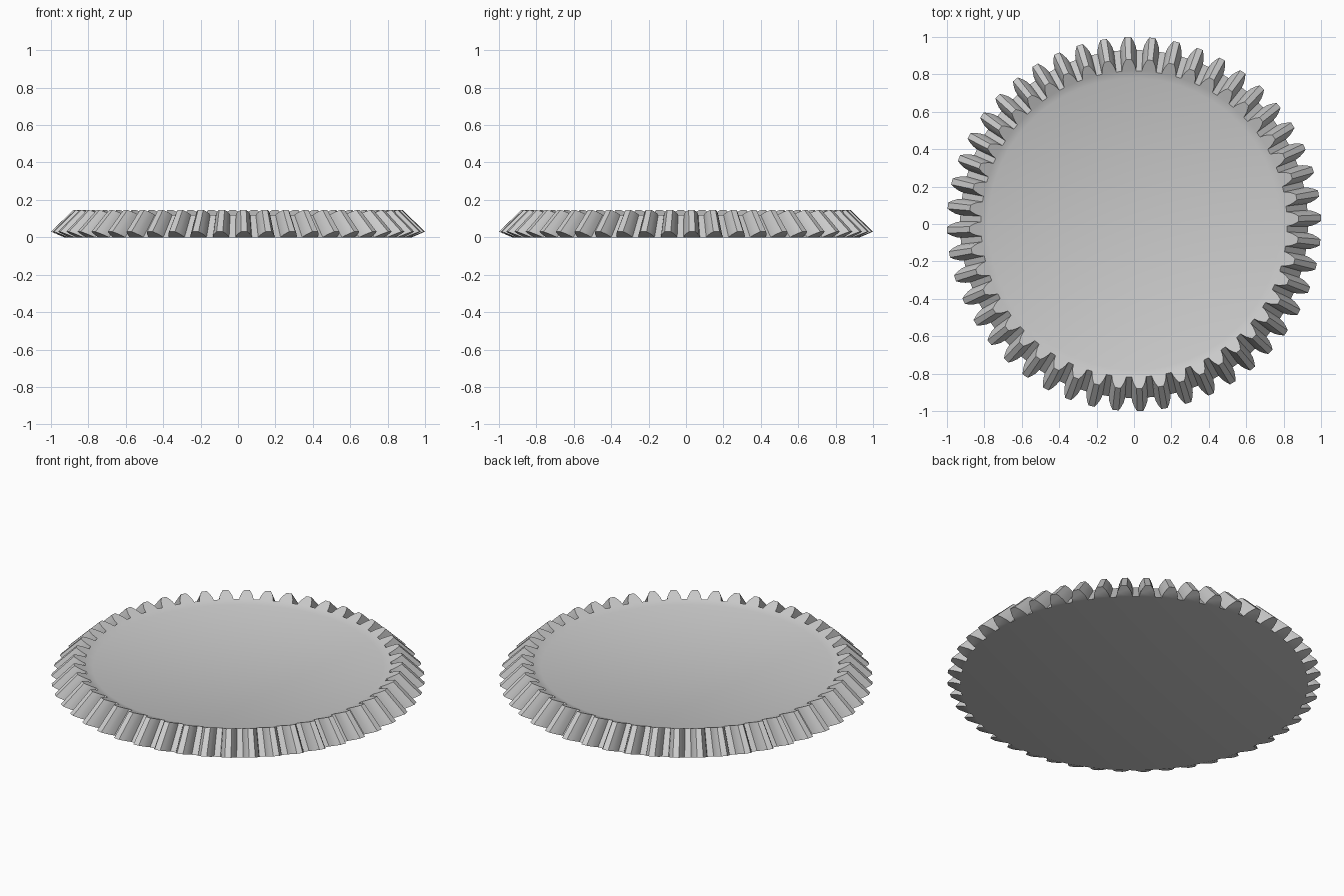
import bpy, bmesh, math
from mathutils import Vector

if "Cube" in bpy.data.objects:
    bpy.data.objects.remove(bpy.data.objects["Cube"])

TEETH = 48
PITCH = 2 * math.pi / TEETH
PHASE = math.radians(91.875)          # centre angle of the first tooth
APEX = Vector((0, 0, 1.0))            # all teeth taper toward this point
INNER_SCALE = 0.88                    # inner tooth end relative to outer end
ROOT, TIP = Vector((0.93, 0.0)), Vector((1.0, 0.03))   # (radius, z)
FLANK = [(0, 2.7), (0.35, 2.35), (0.7, 1.7), (1, 0.95)]  # (height, half angle)


def polar(r, a, z):
    return Vector((r * math.cos(a), r * math.sin(a), z))


# One tooth outline: up one flank, down the other
outline = [(h, -a) for h, a in FLANK] + [(h, a) for h, a in reversed(FLANK)]
n = len(outline)

bm = bmesh.new()
outer, inner, rim = [], [], []
for t in range(TEETH):
    for h, a in outline:
        rz = ROOT.lerp(TIP, h)
        ang = PHASE + t * PITCH + math.radians(a)
        p = polar(rz.x, ang, rz.y)
        outer.append(bm.verts.new(p))
        inner.append(bm.verts.new(APEX + (p - APEX) * INNER_SCALE))
        if h == 0:                    # sunken rim of the top disc
            rim.append(bm.verts.new(polar(0.78, ang, 0.105)))

# Tooth flanks, lands and valleys
total = len(outer)
for i in range(total):
    j = (i + 1) % total
    bm.faces.new((outer[i], outer[j], inner[j], inner[i]))

# Tooth end faces and the inner sloped rim
for t in range(TEETH):
    s = t * n
    bm.faces.new(outer[s:s + n])
    bm.faces.new(inner[s:s + n])
    a, b, c = s, s + n - 1, (s + n) % total
    r0, r1, r2 = rim[2 * t], rim[2 * t + 1], rim[(2 * t + 2) % len(rim)]
    bm.faces.new((inner[a], inner[b], r1, r0))
    bm.faces.new((inner[b], inner[c], r2, r1))

# Flat top and bottom discs
bm.faces.new(rim)
bm.faces.new([v for i, v in enumerate(outer) if i % n in (0, n - 1)])
bmesh.ops.recalc_face_normals(bm, faces=bm.faces)

mesh = bpy.data.meshes.new("bevel_gear")
bm.to_mesh(mesh)
bm.free()
gear = bpy.data.objects.new("bevel_gear", mesh)
bpy.context.collection.objects.link(gear)

steel = bpy.data.materials.new("light grey")
steel.diffuse_color = (0.6, 0.6, 0.6, 1)
steel.use_nodes = True
steel.node_tree.nodes["Principled BSDF"].inputs["Base Color"].default_value = steel.diffuse_color
mesh.materials.append(steel)

bpy.context.view_layer.objects.active = gear
gear.select_set(True)
bpy.ops.object.shade_smooth_by_angle(angle=math.radians(30))
